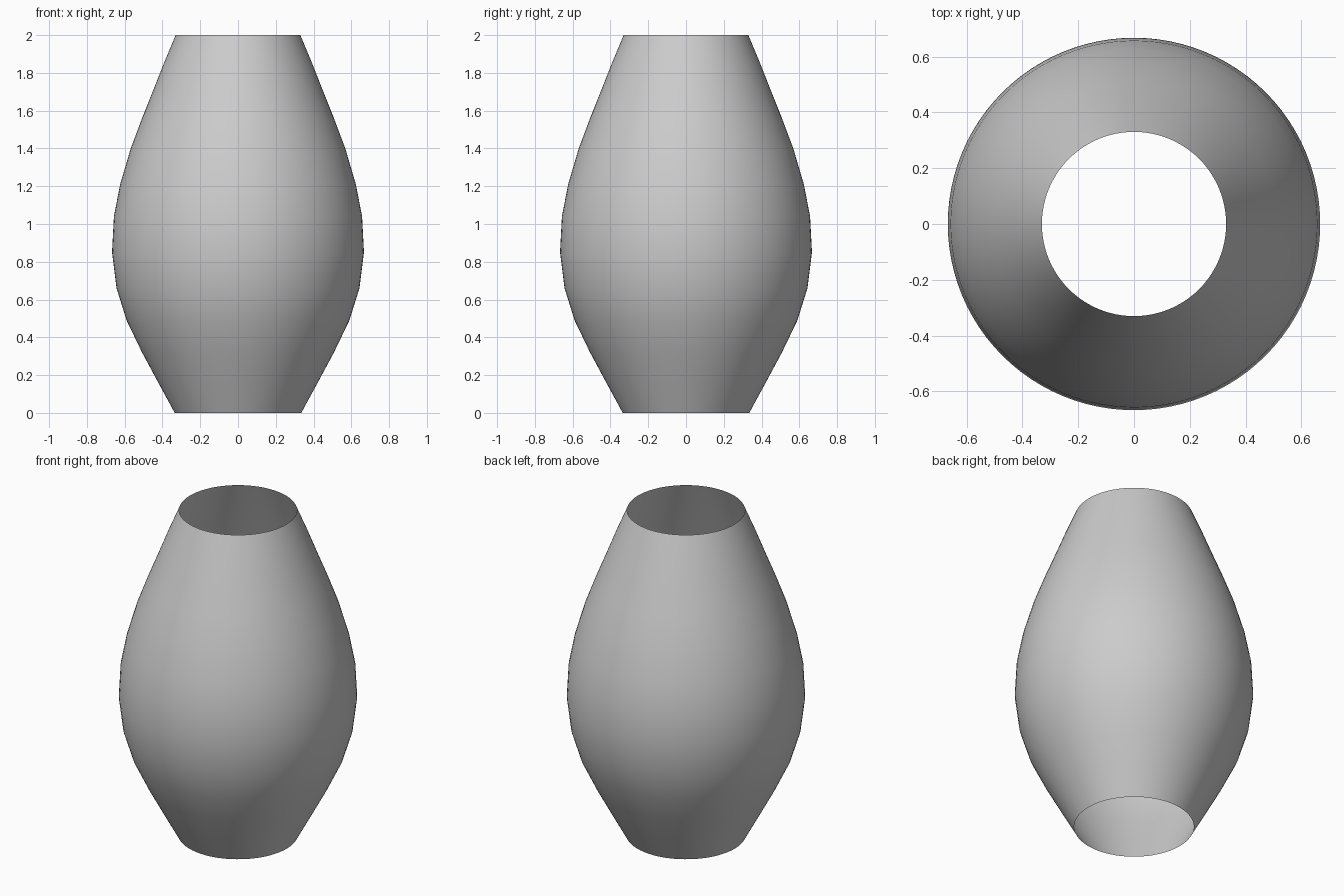
import bpy, bmesh, math

if "Cube" in bpy.data.objects:
    bpy.data.objects.remove(bpy.data.objects["Cube"])

# Profile of the thin open shell: (radius, height), bottom to top
PROFILE = [(0.335, 0.0), (0.422, 0.16), (0.508, 0.32), (0.59, 0.49),
           (0.643, 0.66), (0.667, 0.85), (0.657, 1.04), (0.624, 1.21),
           (0.568, 1.40), (0.508, 1.56), (0.452, 1.70), (0.393, 1.85),
           (0.33, 2.0)]
SIDES = 96

# Barrel shell: rings joined by quads, both ends open
bm = bmesh.new()
rings = []
for r, z in PROFILE:
    rings.append([bm.verts.new((r * math.cos(2 * math.pi * i / SIDES),
                                r * math.sin(2 * math.pi * i / SIDES), z))
                  for i in range(SIDES)])
for low, high in zip(rings, rings[1:]):
    for i in range(SIDES):
        j = (i + 1) % SIDES
        bm.faces.new((low[i], low[j], high[j], high[i])).smooth = True

mesh = bpy.data.meshes.new("barrel_shell")
bm.to_mesh(mesh)
bm.free()
shell = bpy.data.objects.new("barrel_shell", mesh)
bpy.context.collection.objects.link(shell)
